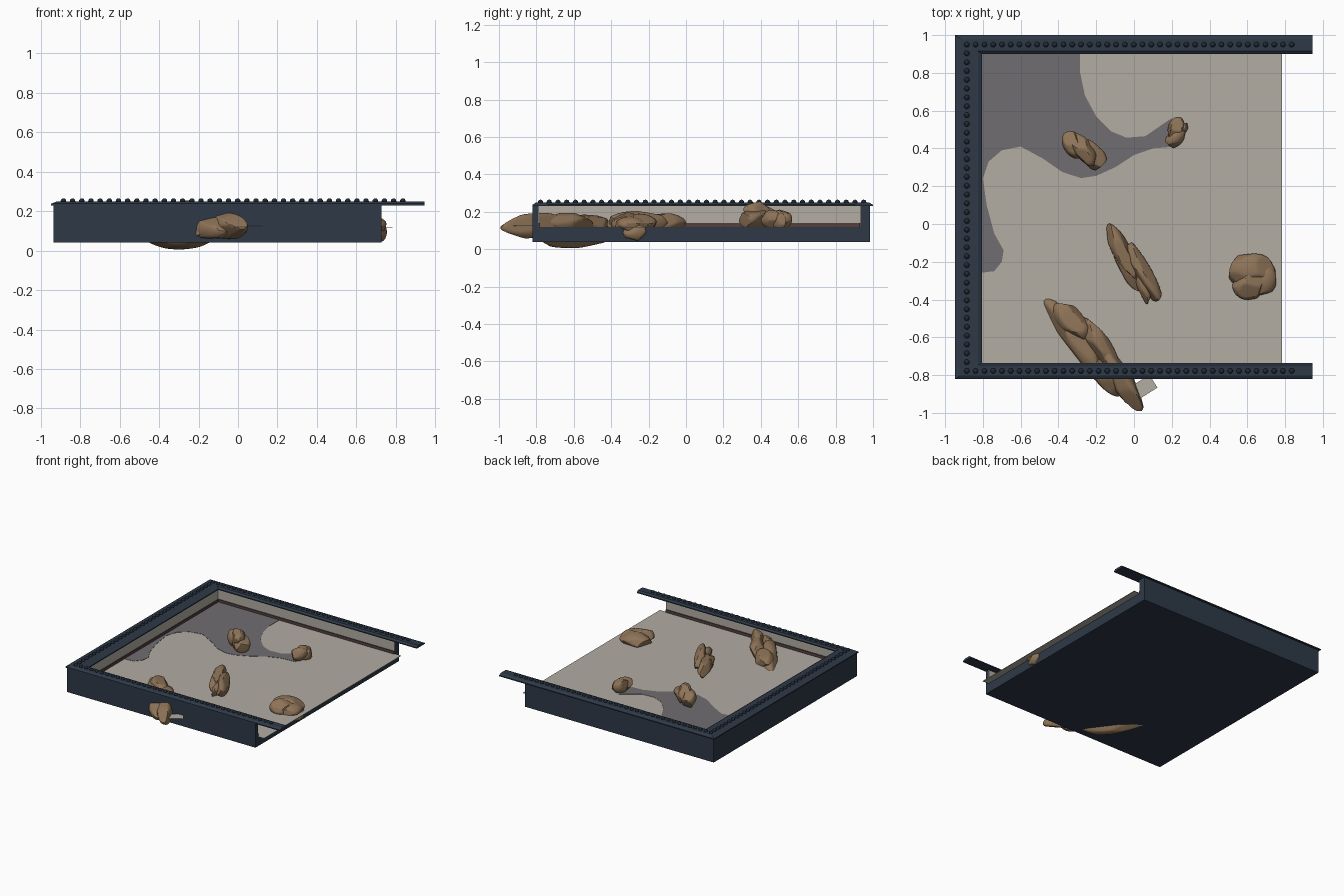
import bpy, bmesh, math, random
from mathutils import Vector, Matrix

if "Cube" in bpy.data.objects:
    bpy.data.objects.remove(bpy.data.objects["Cube"])


def srgb(*c):
    return tuple(((v / 255 + 0.055) / 1.055) ** 2.4 for v in c) + (1,)


def mat(name, *c):
    m = bpy.data.materials.new(name)
    m.diffuse_color = srgb(*c)
    m.use_nodes = True
    m.node_tree.nodes["Principled BSDF"].inputs["Base Color"].default_value = m.diffuse_color
    return m


NAVY = mat("dark navy", 46, 57, 71)
RIVET = mat("rivet navy", 32, 41, 53)
STONE = mat("pale stone", 178, 173, 163)
SHADE = mat("dark grey patch", 112, 109, 113)
BROWN = mat("maroon brown", 82, 62, 62)
ROCK = mat("rock brown", 143, 116, 88)


def finish(name, bm, m, smooth=None):
    bmesh.ops.recalc_face_normals(bm, faces=bm.faces[:])
    me = bpy.data.meshes.new(name)
    bm.to_mesh(me)
    bm.free()
    me.materials.append(m)
    ob = bpy.data.objects.new(name, me)
    bpy.context.collection.objects.link(ob)
    if smooth:
        bpy.ops.object.select_all(action='DESELECT')
        ob.select_set(True)
        bpy.context.view_layer.objects.active = ob
        bpy.ops.object.shade_smooth_by_angle(angle=math.radians(smooth))
    return ob


def box(name, x0, x1, y0, y1, z0, z1, m):
    bm = bmesh.new()
    bmesh.ops.create_cube(bm, size=1)
    for v in bm.verts:
        v.co = ((x0 + x1) / 2 + v.co.x * (x1 - x0),
                (y0 + y1) / 2 + v.co.y * (y1 - y0),
                (z0 + z1) / 2 + v.co.z * (z1 - z0))
    return finish(name, bm, m)


# Tray body: slab and three walls
L, R, F, B = -0.934, 0.728, -0.82, 0.985
FL = 0.115
box("base_slab", L, R, F, B, 0.04, FL, NAVY)
box("left_wall", L, -0.83, F, B, FL, 0.235, NAVY)
box("front_wall", L, R, F, -0.79, FL, 0.235, NAVY)
box("back_wall", L, R, 0.935, B, FL, 0.235, NAVY)

# Floor sheet, pale wall linings and brown skirting
box("floor_sheet", -0.83, 0.783, -0.79, 0.935, FL, FL + 0.003, STONE)
for name, z0, z1, t, m in (("lining", 0.14, 0.232, 0.004, STONE),
                           ("skirting", FL + 0.003, 0.14, 0.01, BROWN)):
    box("left_" + name, -0.83, -0.83 + t, -0.79, 0.935, z0, z1, m)
    box("front_" + name, -0.83, R, -0.79, -0.79 + t, z0, z1, m)
    box("back_" + name, -0.83, R, 0.935 - t, 0.935, z0, z1, m)

# Dark patch on the floor
patch = [(-0.825, 0.93), (-0.285, 0.93), (-0.285, 0.8), (-0.26, 0.68), (-0.2, 0.57),
         (-0.12, 0.49), (-0.04, 0.457), (0.06, 0.465), (0.14, 0.52), (0.2, 0.56),
         (0.22, 0.41), (0.1, 0.4), (0.0, 0.365), (-0.1, 0.3), (-0.2, 0.255),
         (-0.28, 0.243), (-0.38, 0.275), (-0.48, 0.345), (-0.6, 0.41), (-0.7, 0.39),
         (-0.77, 0.33), (-0.8, 0.24), (-0.78, 0.1), (-0.74, -0.05), (-0.69, -0.14),
         (-0.70, -0.2), (-0.74, -0.25), (-0.825, -0.26)]
bm = bmesh.new()
f = bm.faces.new([bm.verts.new((x, y, FL + 0.003)) for x, y in patch])
ext = bmesh.ops.extrude_face_region(bm, geom=[f])
for v in ext["geom"]:
    if isinstance(v, bmesh.types.BMVert):
        v.co.z += 0.002
finish("floor_patch", bm, SHADE)

# Loose thin plate under the front rock
bm = bmesh.new()
bmesh.ops.create_cube(bm, size=1)
for v in bm.verts:
    p = Matrix.Rotation(math.radians(32), 3, 'Z') @ Vector((v.co.x * 0.16, v.co.y * 0.08, v.co.z * 0.003))
    v.co = p + Vector((0.035, -0.875, 0.125))
finish("loose_plate", bm, STONE)

# Rim: bevelled profile swept around the three walls with mitred corners
END = 0.946
bm = bmesh.new()
rings = [[] for _ in range(4)]
for t, z in ((0, 0.23), (0, 0.238), (0.2, 0.249), (0.85, 0.249), (1, 0.238), (1, 0.23)):
    x, yb, yf = -0.947 + 0.143 * t, 1.0 - 0.1 * t, -0.82 + 0.085 * t
    for ring, p in zip(rings, ((END, yf), (x, yf), (x, yb), (END, yb))):
        ring.append(bm.verts.new((*p, z)))
for a, b in zip(rings, rings[1:]):
    for i in range(6):
        j = (i + 1) % 6
        bm.faces.new((a[i], a[j], b[j], b[i]))
bm.faces.new(rings[0])
bm.faces.new(rings[-1])
finish("rim", bm, NAVY)

# Rivets along the rim
N = 38
spots = []
for i in range(N):
    k = i / (N - 1)
    spots += [(-0.885 + 1.72 * k, -0.778), (-0.885 + 1.72 * k, 0.95)]
    if 0 < i < N - 1:
        spots.append((-0.885, -0.778 + 1.728 * k))
bm = bmesh.new()
for x, y in spots:
    bmesh.ops.create_icosphere(bm, subdivisions=2, radius=0.0145,
                               matrix=Matrix.Translation((x, y, 0.251)))
finish("rivets", bm, RIVET, 60)


# Rocks: clusters of chiselled lumps (x, y, z, half sizes, yaw)
def rock(name, lumps, seed):
    rnd = random.Random(seed)
    bm = bmesh.new()
    for x, y, z, sx, sy, sz, yaw in lumps:
        new = bmesh.ops.create_icosphere(bm, subdivisions=4, radius=1)["verts"]
        for _ in range(13):
            d = Vector([rnd.gauss(0, 1) for _ in range(3)]).normalized()
            h = rnd.uniform(0.72, 0.9)
            for v in new:
                over = v.co.dot(d) - h
                if over > 0:
                    v.co -= d * over * 0.93
        big = [max(abs(v.co[i]) for v in new) for i in range(3)]
        rot = Matrix.Rotation(math.radians(yaw), 3, 'Z')
        for v in new:
            p = Vector((v.co.x / big[0] * sx, v.co.y / big[1] * sy, v.co.z / big[2] * sz))
            v.co = rot @ p + Vector((x, y, z))
    finish(name, bm, ROCK, 30)


rock("front_rock", [
    (-0.30, -0.62, 0.088, 0.30, 0.075, 0.082, -52),
    (-0.33, -0.51, 0.125, 0.13, 0.075, 0.07, -50),
    (-0.08, -0.80, 0.120, 0.225, 0.06, 0.075, -58),
    (-0.18, -0.64, 0.140, 0.18, 0.055, 0.055, -58),
    (-0.15, -0.80, 0.11, 0.14, 0.06, 0.06, -50)], 3)
rock("middle_rock", [
    (-0.06, -0.15, 0.14, 0.17, 0.05, 0.055, -62),
    (0.04, -0.25, 0.14, 0.18, 0.05, 0.065, -60),
    (-0.03, -0.22, 0.13, 0.15, 0.05, 0.05, -62),
    (0.05, -0.33, 0.13, 0.10, 0.035, 0.05, -72)], 8)
rock("right_rock", [
    (0.62, -0.25, 0.13, 0.13, 0.10, 0.06, -5),
    (0.61, -0.32, 0.14, 0.09, 0.08, 0.06, 10),
    (0.68, -0.30, 0.125, 0.075, 0.09, 0.05, -20),
    (0.71, -0.27, 0.095, 0.045, 0.07, 0.055, 0)], 12)
rock("back_rock", [
    (-0.32, 0.42, 0.17, 0.08, 0.055, 0.07, -60),
    (-0.27, 0.39, 0.18, 0.11, 0.055, 0.075, -55),
    (-0.23, 0.37, 0.16, 0.10, 0.06, 0.06, -45)], 21)
rock("small_rock", [
    (0.22, 0.50, 0.16, 0.07, 0.045, 0.06, 70),
    (0.22, 0.46, 0.16, 0.06, 0.045, 0.05, 50),
    (0.25, 0.50, 0.15, 0.045, 0.03, 0.045, 50)], 30)
